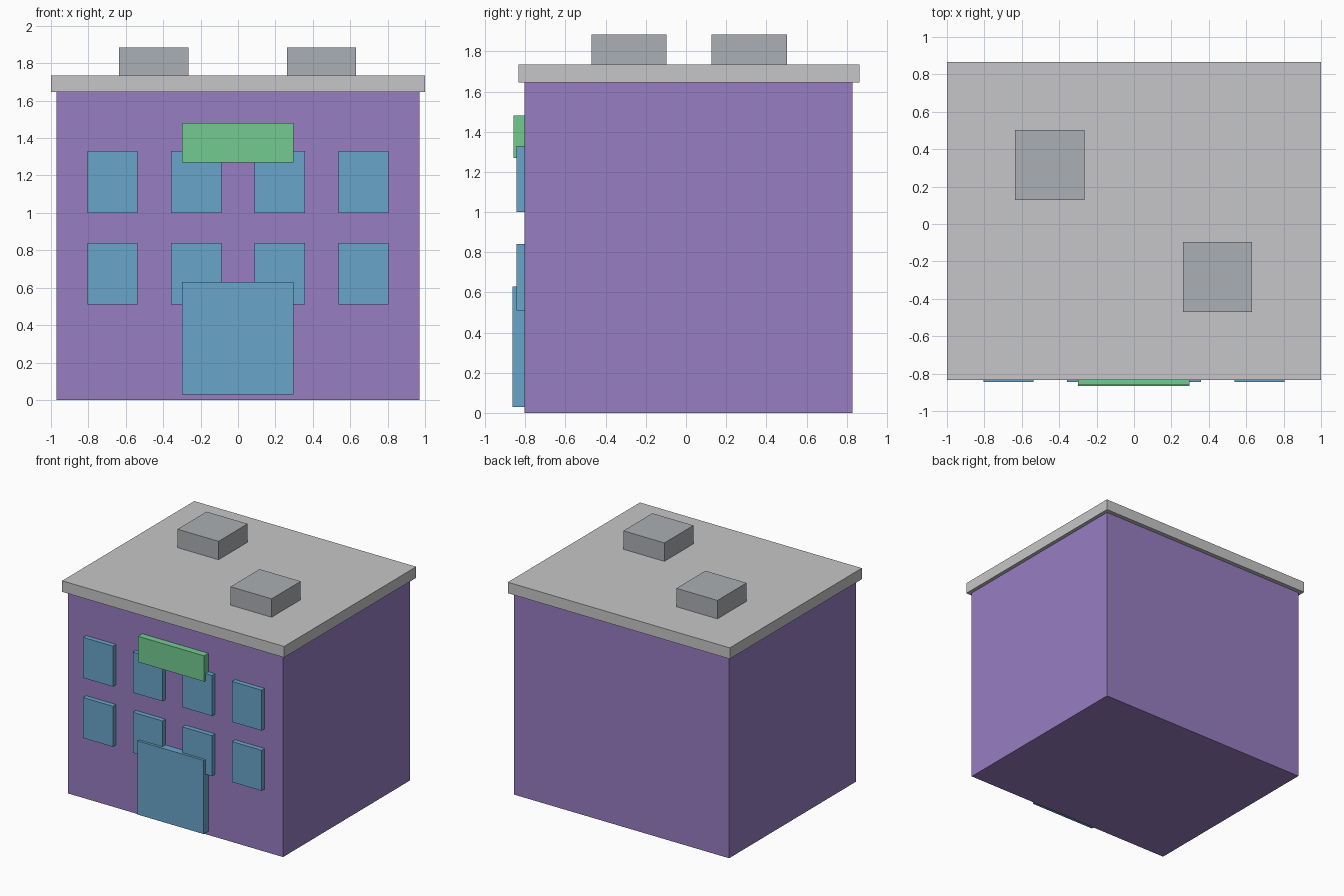
import bpy

cube = bpy.data.objects.get("Cube")
if cube:
    bpy.data.objects.remove(cube, do_unlink=True)


def linear(c):
    c /= 255
    return c / 12.92 if c <= 0.04045 else ((c + 0.055) / 1.055) ** 2.4


def material(name, *rgb):
    mat = bpy.data.materials.new(name)
    mat.use_nodes = True
    color = [linear(c) for c in rgb] + [1]
    mat.diffuse_color = color
    mat.node_tree.nodes["Principled BSDF"].inputs["Base Color"].default_value = color
    return mat


def box(name, mat, x, y, z):
    """Box spanning the given (min, max) range on each axis."""
    bpy.ops.mesh.primitive_cube_add(size=1)
    obj = bpy.context.object
    obj.name = name
    ranges = (x, y, z)
    obj.location = [(a + b) / 2 for a, b in ranges]
    obj.scale = [b - a for a, b in ranges]
    bpy.ops.object.transform_apply(location=False, rotation=False, scale=True)
    obj.data.materials.append(mat)
    return obj


purple = material("purple wall", 151, 125, 193)
blue = material("blue glass", 104, 166, 202)
green = material("green sign", 115, 203, 145)
light_grey = material("light grey roof", 198, 198, 200)
grey = material("grey roof unit", 171, 175, 179)

# Main volume and overhanging roof slab
box("walls", purple, (-0.97, 0.97), (-0.805, 0.83), (0, 1.65))
box("roof_slab", light_grey, (-1, 1), (-0.835, 0.865), (1.645, 1.735))

# Two floors of four windows
for floor, z in (("lower", 0.51), ("upper", 1.0)):
    for i in range(4):
        x = (i - 1.5) * 0.447
        box(f"{floor}_window_{i + 1}", blue,
            (x - 0.134, x + 0.134), (-0.844, -0.79), (z, z + 0.33))

# Entrance and blank sign board
box("door", blue, (-0.3, 0.297), (-0.865, -0.79), (0.03, 0.63))
box("sign_board", green, (-0.3, 0.297), (-0.86, -0.79), (1.27, 1.48))

# Rooftop units
for name, x, y in (("right_roof_unit", -0.45, 0.315), ("left_roof_unit", 0.447, -0.283)):
    box(name, grey, (x - 0.185, x + 0.185), (y - 0.187, y + 0.187), (1.73, 1.885))
